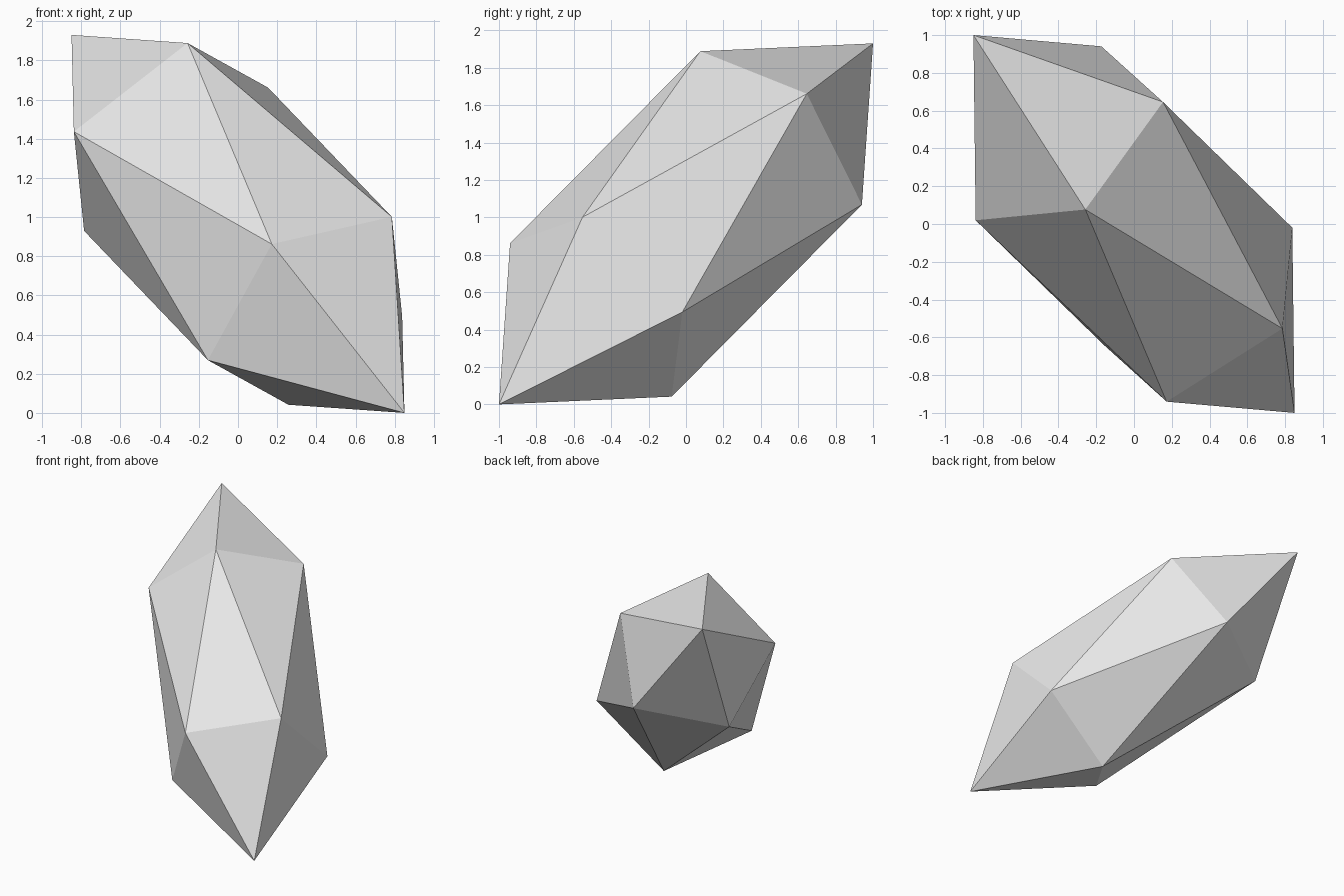
import bpy
from mathutils import Matrix, Vector

cube = bpy.data.objects.get("Cube")
if cube:
    bpy.data.objects.remove(cube, do_unlink=True)

# Plain grey stone
grey = bpy.data.materials.new("light_grey")
grey.use_nodes = True
colour = (0.8, 0.8, 0.8, 1.0)
grey.diffuse_color = colour
grey.node_tree.nodes["Principled BSDF"].inputs["Base Color"].default_value = colour

# Crystal: a low-poly icosahedron stretched along a tilted axis
long_axis = Vector((-0.85, 1.0, 0.965))
side = Vector((0.12, -0.367, 0.493))
z_axis = long_axis.normalized()
y_axis = z_axis.cross(side).normalized()
x_axis = y_axis.cross(z_axis)
girth = 0.702

bpy.ops.mesh.primitive_ico_sphere_add(subdivisions=1, radius=1)
crystal = bpy.context.object
crystal.name = "crystal"
stretch = Matrix((x_axis * girth, y_axis * girth, long_axis)).transposed().to_4x4()
crystal.data.transform(Matrix.Translation((0, 0, long_axis.z)) @ stretch)
crystal.data.materials.append(grey)
for face in crystal.data.polygons:
    face.use_smooth = False
